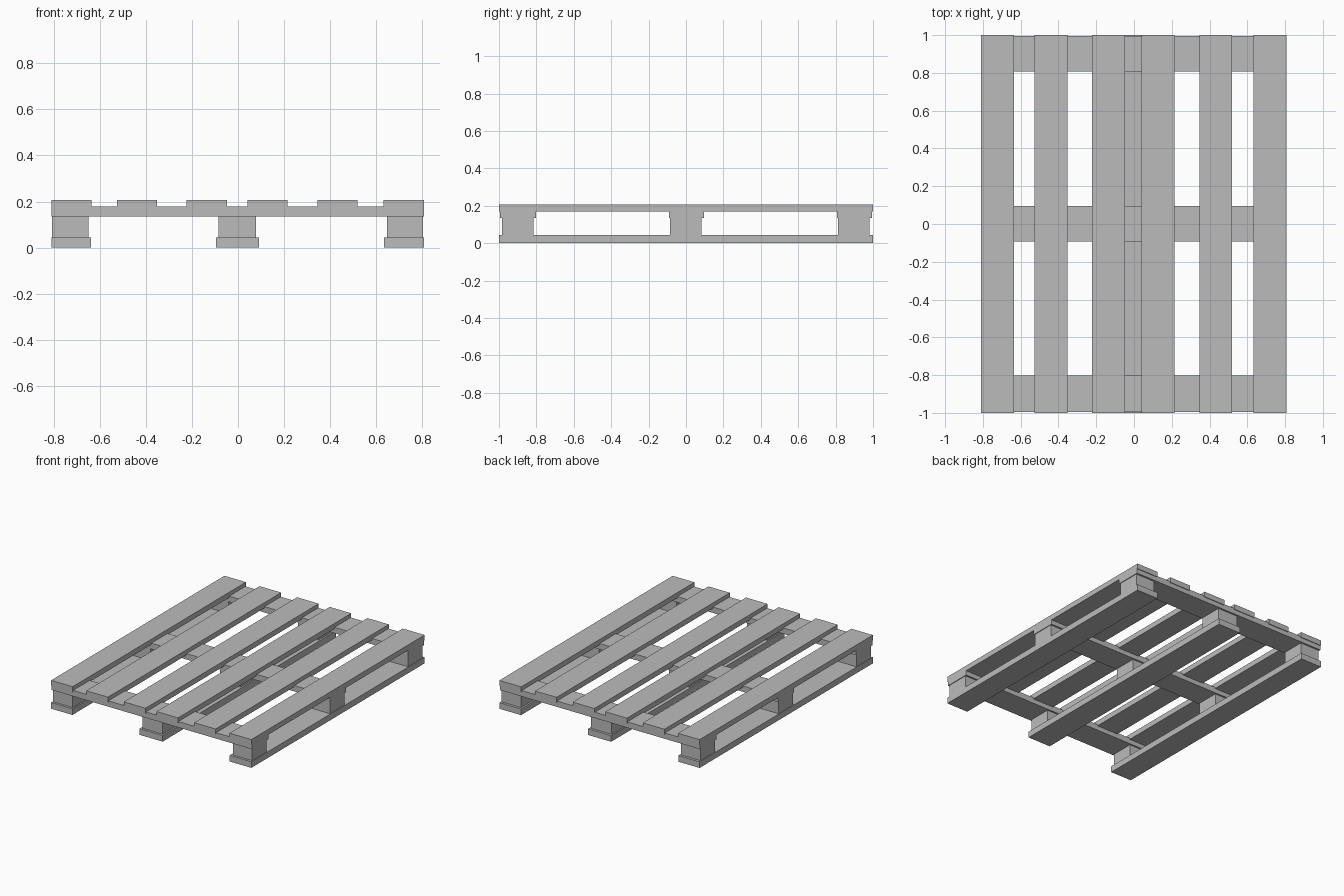
import bpy

cube = bpy.data.objects.get("Cube")
if cube:
    bpy.data.objects.remove(cube, do_unlink=True)

grey = bpy.data.materials.new("plain_grey")
grey.use_nodes = True
color = (0.5, 0.5, 0.5, 1)
grey.diffuse_color = color
grey.node_tree.nodes["Principled BSDF"].inputs["Base Color"].default_value = color


def box(name, xs, ys, zs):
    """Add a flat-sided timber spanning the given ranges."""
    bpy.ops.mesh.primitive_cube_add(size=1)
    obj = bpy.context.object
    obj.name = name
    spans = (xs, ys, zs)
    for v in obj.data.vertices:
        v.co = [lo if c < 0 else hi for c, (lo, hi) in zip(v.co, spans)]
    obj.data.materials.append(grey)
    return obj


FULL = (-1, 1)
LENGTH = (-0.81, 0.808)

# Top deck: six long boards
deck = [(-0.81, -0.636), (-0.526, -0.351), (-0.223, -0.048),
        (0.041, 0.215), (0.346, 0.519), (0.632, 0.808)]
for i, xs in enumerate(deck):
    box(f"deck_board_{i + 1}", xs, FULL, (0.168, 0.207))

# Cross boards under the deck
rows = {"front": ((-0.995, -0.803), (-0.983, -0.815)),
        "middle": ((-0.092, 0.095), (-0.085, 0.083)),
        "back": ((0.807, 0.995), (0.814, 0.982))}
for row, (board_y, _) in rows.items():
    box(f"{row}_cross_board", LENGTH, board_y, (0.135, 0.178))

# Bottom runners, each carrying three spacer blocks
runners = {"right": ((-0.81, -0.638), (-0.806, -0.648)),
           "center": ((-0.095, 0.091), (-0.085, 0.079)),
           "left": ((0.633, 0.808), (0.646, 0.803))}
for side, (runner_x, block_x) in runners.items():
    box(f"{side}_runner", runner_x, FULL, (0, 0.045))
    for row, (_, block_y) in rows.items():
        box(f"{row}_{side}_block", block_x, block_y, (0.043, 0.137))
